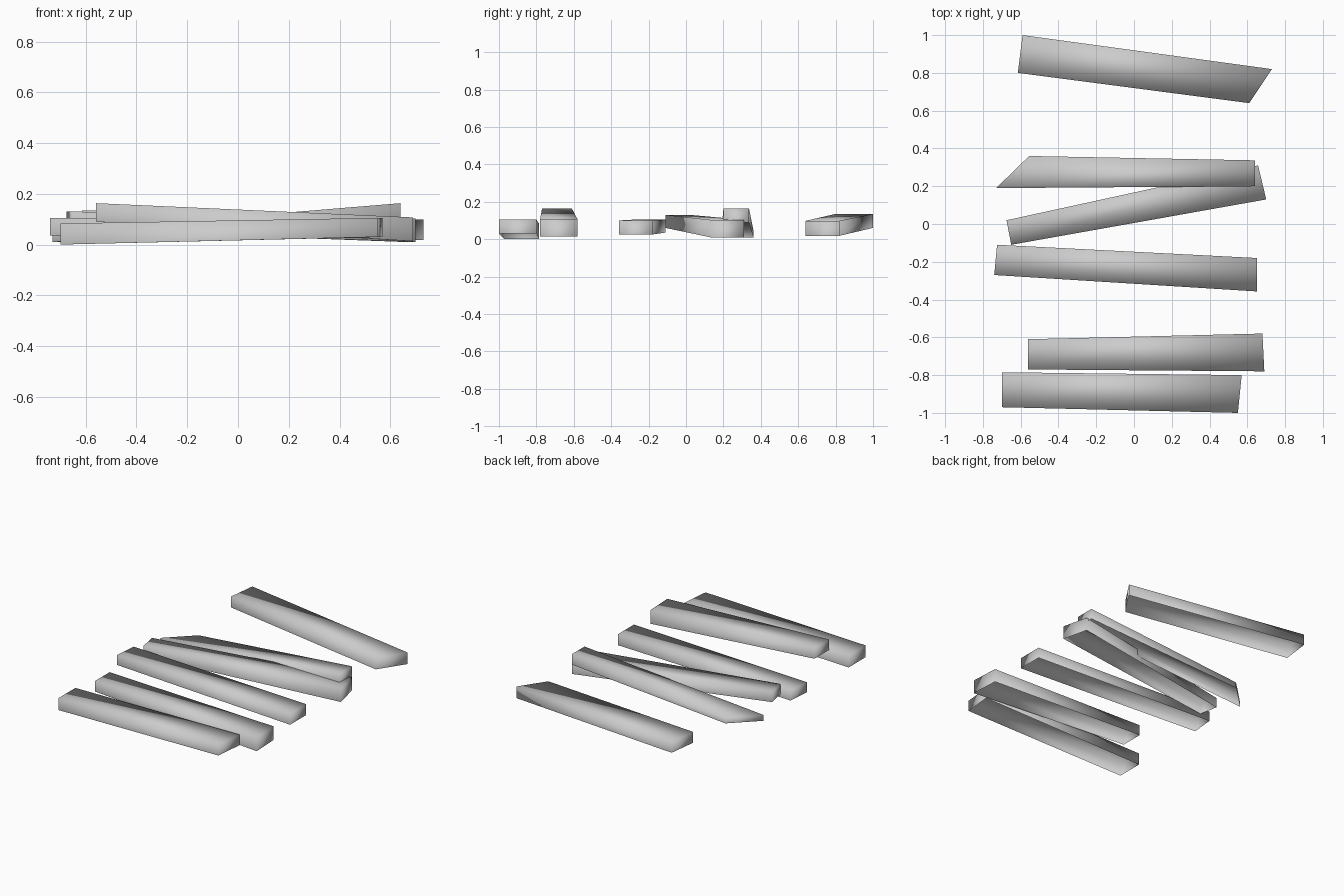
import bpy

cube = bpy.data.objects.get("Cube")
if cube:
    bpy.data.objects.remove(cube, do_unlink=True)

# One plain grey for every plank
grey = bpy.data.materials.new("plank grey")
grey.use_nodes = True
colour = (0.6, 0.6, 0.6, 1)
grey.diffuse_color = colour
grey.node_tree.nodes["Principled BSDF"].inputs["Base Color"].default_value = colour


def plank(name, plan, left_z, right_z):
    """Sawn plank, open underneath: plan runs front-left, front-right, back-right,
    back-left; left_z and right_z are (bottom, top) heights of the two ends."""
    ends = (left_z, right_z, right_z, left_z)
    verts = [(x, y, z[level]) for level in (0, 1) for (x, y), z in zip(plan, ends)]
    sides = [(i, (i + 1) % 4, (i + 1) % 4 + 4, i + 4) for i in range(4)]
    mesh = bpy.data.meshes.new(name)
    mesh.from_pydata(verts, [], [(4, 5, 6, 7)] + sides)
    mesh.materials.append(grey)
    mesh.shade_smooth()
    obj = bpy.data.objects.new(name, mesh)
    bpy.context.collection.objects.link(obj)
    return obj


# Loose planks from front to back
plank("front_plank", [(-0.7, -0.97), (0.55, -1), (0.57, -0.8), (-0.7, -0.785)],
      left_z=(0, 0.083), right_z=(0.03, 0.105))
plank("second_plank", [(-0.56, -0.77), (0.69, -0.78), (0.68, -0.58), (-0.56, -0.61)],
      left_z=(0.09, 0.163), right_z=(0.013, 0.107))
plank("middle_plank", [(-0.74, -0.27), (0.65, -0.357), (0.65, -0.18), (-0.725, -0.11)],
      left_z=(0.035, 0.105), right_z=(0.025, 0.1))
plank("diagonal_plank", [(-0.65, -0.11), (0.7, 0.13), (0.657, 0.31), (-0.675, 0.02)],
      left_z=(0.06, 0.13), right_z=(0.01, 0.103))
# The leaning plank is cut to a thin wedge where its low end meets the ground
plank("leaning_plank", [(-0.73, 0.19), (0.64, 0.2), (0.64, 0.337), (-0.555, 0.36)],
      left_z=(0.01, 0.05), right_z=(0.09, 0.163))
plank("back_plank", [(-0.615, 0.8), (0.61, 0.64), (0.73, 0.82), (-0.59, 1)],
      left_z=(0.06, 0.135), right_z=(0.018, 0.098))
